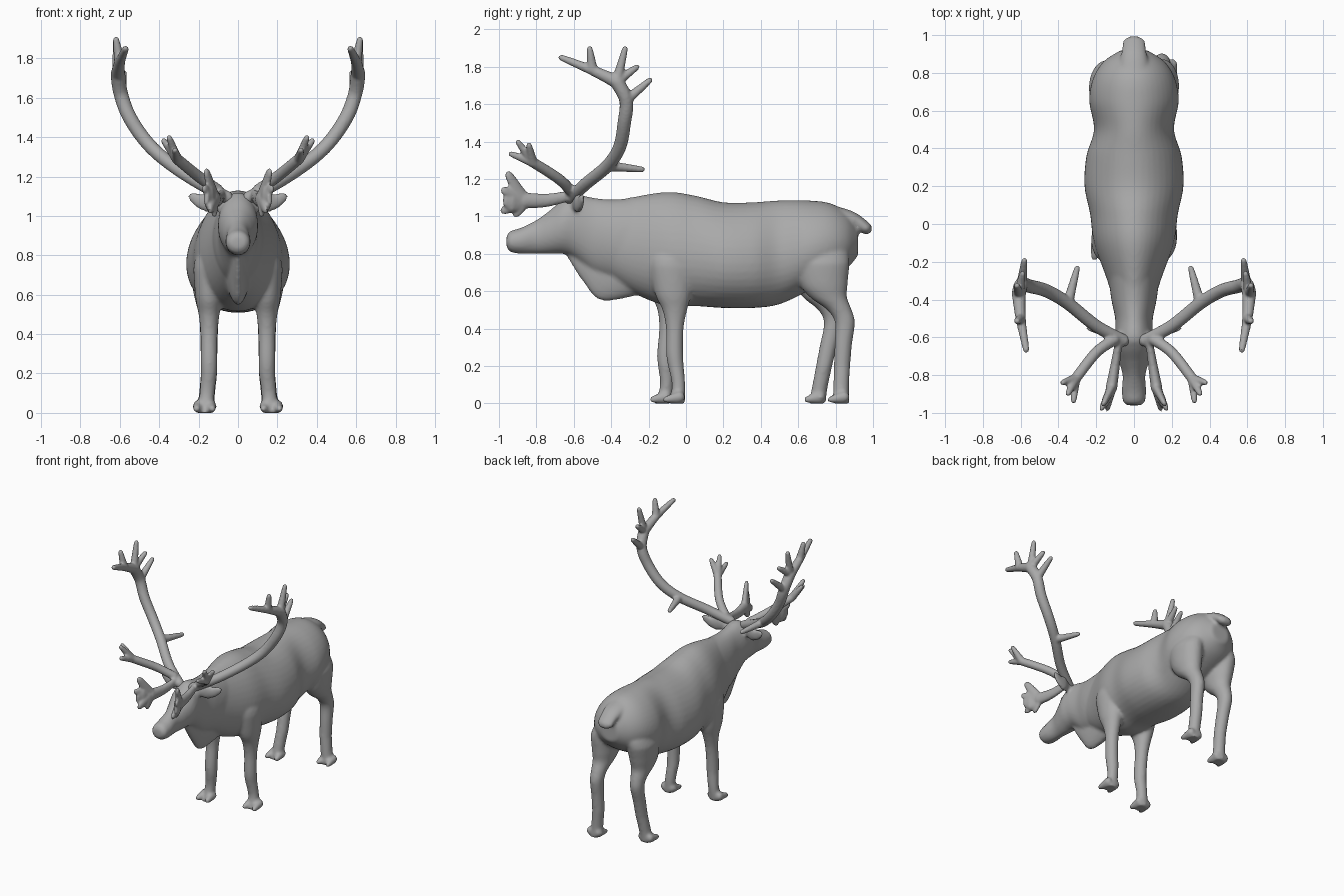
import bpy, bmesh, math
from mathutils import Vector

cube = bpy.data.objects.get("Cube")
if cube:
    bpy.data.objects.remove(cube)

material = bpy.data.materials.new("plain grey")
material.use_nodes = True
material.diffuse_color = (.4, .4, .4, 1)
shader = material.node_tree.nodes["Principled BSDF"]
shader.inputs["Base Color"].default_value = material.diffuse_color


def spline(rows, steps=6):
    """Catmull-Rom interpolation through rows of numbers."""
    result = []
    last = len(rows) - 1
    for i in range(last):
        before, start, end, after = rows[max(i - 1, 0)], rows[i], rows[i + 1], rows[min(i + 2, last)]
        for step in range(steps):
            t = step / steps
            row = []
            for a, b, c, d in zip(before, start, end, after):
                slope_in, slope_out = (c - a) / 2, (d - b) / 2
                bend = 3 * (c - b) - 2 * slope_in - slope_out
                twist = 2 * (b - c) + slope_in + slope_out
                row.append(b + t * (slope_in + t * (bend + t * twist)))
            result.append(row)
    return result + [list(rows[last])]


def oval(centre, across, upward, sides=40, egg=0):
    """Ring of points; egg makes the lower half wider."""
    ring = []
    for i in range(sides):
        angle = math.tau * i / sides
        rise = math.sin(angle)
        ring.append(Vector(centre) + Vector(across) * math.cos(angle) * (1 - egg * rise)
                    + Vector(upward) * rise)
    return ring


def loft(bm, rings):
    """Skin a list of equal rings of points and cap both ends."""
    loops = [[bm.verts.new(point) for point in ring] for ring in rings]
    sides = len(loops[0])
    for here, there in zip(loops, loops[1:]):
        for i in range(sides):
            j = (i + 1) % sides
            bm.faces.new((here[i], here[j], there[j], there[i]))
    bm.faces.new(reversed(loops[0]))
    bm.faces.new(loops[-1])


def trunk(bm, rows, egg=0):
    """Rows run along the animal: y, bottom, top, half width."""
    loft(bm, [oval((0, y, (low + high) / 2), (wide, 0, 0), (0, 0, (high - low) / 2), egg=egg)
              for y, low, high, wide in spline(rows)])


def tube(bm, path, thick, thin, side=1, flat=1):
    """Tapering round or flattened tube along a path, with rounded ends."""
    points = [Vector((side * x, y, z)) for x, y, z in spline(path)]
    count = len(points) - 1
    radii = [thick + (thin - thick) * i / count for i in range(count + 1)]
    head = points[0] + (points[0] - points[1]).normalized() * thick * .7
    tail = points[-1] + (points[-1] - points[-2]).normalized() * thin * .7
    points = [head] + points + [tail]
    radii = [thick / 2] + radii + [thin / 2]
    rings = []
    for i, (point, radius) in enumerate(zip(points, radii)):
        along = (points[min(i + 1, len(points) - 1)] - points[max(i - 1, 0)]).normalized()
        across = along.cross(Vector((0, 0, 1))).normalized()
        rings.append(oval(point, across * radius * flat, across.cross(along) * radius, sides=16))
    loft(bm, rings)


def leg(bm, side, stride, rows):
    """Rows run down the leg: z, y, half depth. Stride swings the foot forward."""
    rings = []
    for z, y, depth in spline(rows):
        swing = stride * max(0, .8 - z)
        # The top leans into the body, the foot splays outward
        x = side * (.147 - .35 * max(0, z - .75) + .1 * max(0, .2 - z))
        rings.append(oval((x, y - swing, z), (.02 + depth / 2, 0, 0), (0, depth, 0)))
    loft(bm, rings)
    # Cloven hoof, two splayed toes
    heel = rows[-1][1] - stride * .8
    for toe in (-.03, .03):
        spread = side * .17 + toe
        tube(bm, [(spread, heel + .02, .035), (spread + toe / 3, heel - .06, .02)], .032, .018)


def finish(bm, name, voxel, passes):
    """Fuse overlapping pieces into one smooth skin."""
    bmesh.ops.recalc_face_normals(bm, faces=bm.faces)
    mesh = bpy.data.meshes.new(name)
    bm.to_mesh(mesh)
    bm.free()
    mesh.materials.append(material)
    obj = bpy.data.objects.new(name, mesh)
    bpy.context.scene.collection.objects.link(obj)
    fuse = obj.modifiers.new("fuse", "REMESH")
    fuse.mode = "VOXEL"
    fuse.voxel_size = voxel
    fuse.use_smooth_shade = True
    soften = obj.modifiers.new("soften", "SMOOTH")
    soften.factor = .5
    soften.iterations = passes


# Barrel of the body, from the neck base to the rump
body = bmesh.new()
trunk(body, [(-.5, .74, 1.06, .08), (-.3, .6, 1.1, .14), (-.1, .52, 1.13, .21),
             (.05, .52, 1.11, .23), (.2, .51, 1.075, .26), (.36, .51, 1.075, .25),
             (.5, .53, 1.085, .21), (.65, .6, 1.085, .235), (.77, .66, 1.07, .215),
             (.86, .72, 1.02, .16), (.92, .79, .95, .07)], egg=.13)
# Head and neck
trunk(body, [(-.96, .84, .89, .035), (-.94, .81, .92, .058), (-.88, .8, .94, .064),
             (-.8, .8, .98, .06), (-.73, .8, 1.03, .08), (-.66, .8, 1.09, .1), (-.6, .78, 1.12, .1),
             (-.5, .7, 1.1, .1), (-.4, .66, 1.09, .12), (-.25, .6, 1.1, .14)])
# Throat mane, a thin hanging ridge
trunk(body, [(-.64, .79, .9, .02), (-.55, .65, .9, .035), (-.45, .55, .9, .05), (-.25, .58, .9, .08)])
# Tail
tube(body, [(0, .8, 1.01), (0, .89, .985), (0, .97, .93)], .045, .032, flat=1.8)

# Legs and ears; the right legs step further forward
for side, front_stride, hind_stride in ((1, 0, 0), (-1, .09, .16)):
    leg(body, side, front_stride, [(.95, -.08, .07), (.8, -.08, .12), (.6, -.07, .1), (.5, -.06, .066),
                                   (.4, -.06, .047), (.25, -.06, .045), (.1, -.04, .036), (0, -.05, .045)])
    leg(body, side, hind_stride, [(.95, .73, .07), (.8, .73, .14), (.65, .735, .13), (.57, .76, .1),
                                  (.5, .82, .066), (.43, .85, .053), (.3, .84, .046), (.1, .83, .042),
                                  (0, .83, .045)])
    tube(body, [(.07, -.6, 1.06), (.15, -.575, 1.07)], .03, .055, side, flat=.45)
    tube(body, [(.15, -.575, 1.07), (.19, -.565, 1.075), (.235, -.555, 1.1)], .055, .025, side, flat=.45)
finish(body, "body", .011, 5)

# Antlers: main beam, then tines given as a beam point and a tip
beam = [(.05, -.62, 1.09), (.2, -.54, 1.17), (.35, -.42, 1.27), (.46, -.355, 1.37), (.55, -.33, 1.5),
        (.595, -.32, 1.62), (.61, -.37, 1.72), (.6, -.5, 1.78), (.57, -.67, 1.85)]
tines = [(2, (.3, -.23, 1.25)), (5, (.58, -.19, 1.73)), (6, (.59, -.26, 1.8)),
         (6, (.62, -.325, 1.9)), (7, (.62, -.515, 1.9))]
forward_branch = [(.1, -.61, 1.13), (.2, -.68, 1.2), (.31, -.82, 1.29)]
forward_tips = [(.38, -.84, 1.385), (.32, -.94, 1.335), (.35, -.9, 1.4)]
brow_branch = [(.08, -.62, 1.11), (.1, -.75, 1.085), (.12, -.87, 1.085)]
brow_tips = [(.16, -.95, 1.225), (.17, -.975, 1.14), (.14, -.975, 1.03), (.12, -.91, 1.01)]
for name, side in (("left_antler", 1), ("right_antler", -1)):
    antler = bmesh.new()
    tube(antler, beam[:7], .033, .038, side)
    tube(antler, beam[6:], .038, .016, side)
    for index, tip in tines:
        tube(antler, [beam[index], tip], .03, .015, side)
    tube(antler, forward_branch, .03, .028, side)
    for tip in forward_tips:
        tube(antler, [forward_branch[-1], tip], .028, .014, side)
    # Brow branch widens into a flat palm
    tube(antler, brow_branch, .027, .045, side, flat=.7)
    tube(antler, [brow_branch[-1], (.145, -.93, 1.09)], .055, .07, side, flat=.35)
    for tip in brow_tips:
        tube(antler, [brow_branch[-1], tip], .045, .022, side, flat=.6)
    finish(antler, name, .008, 3)
